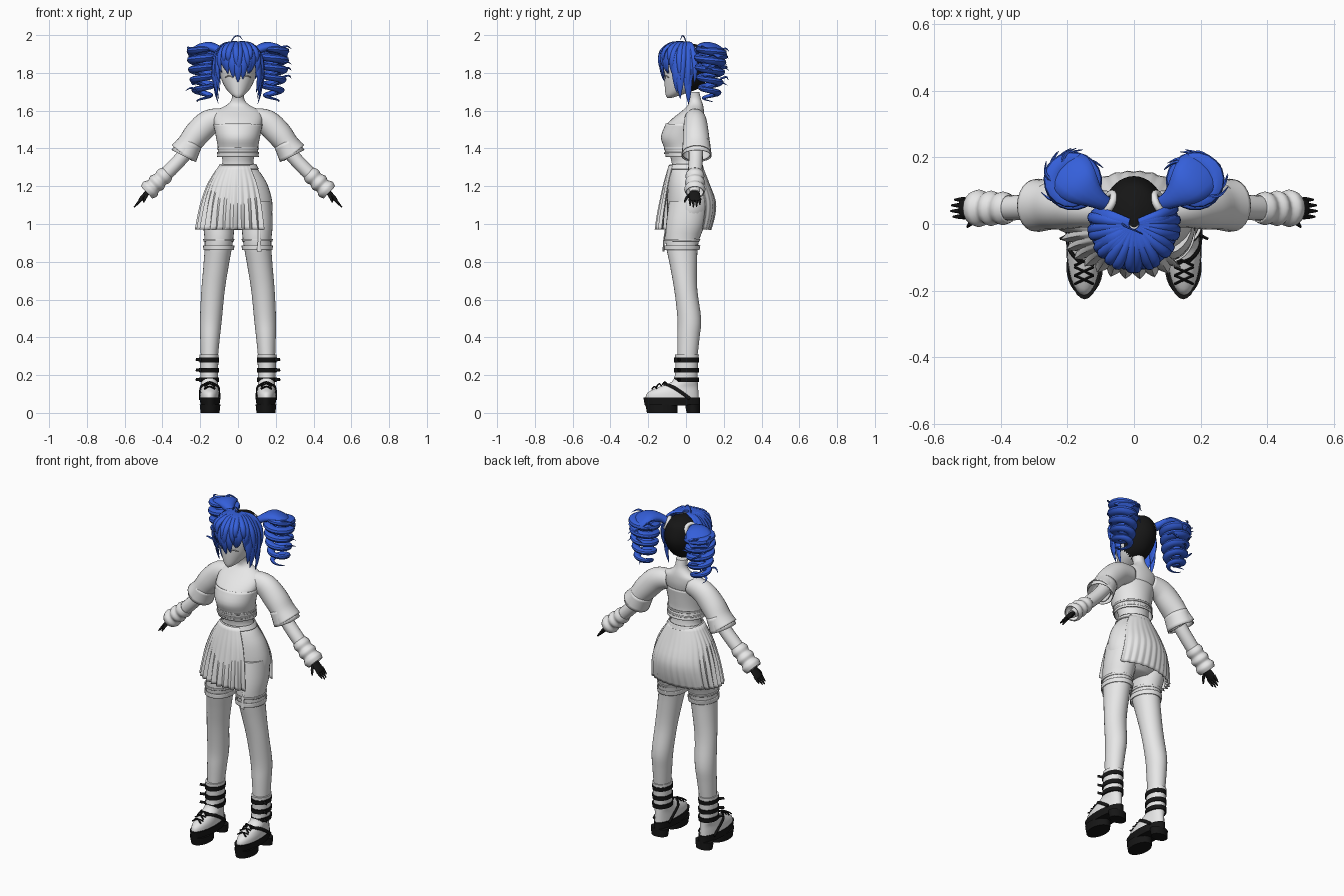
import bpy, bmesh, random
from math import sin, cos, pi, radians
from mathutils import Vector

random.seed(4)
if "Cube" in bpy.data.objects:
    bpy.data.objects.remove(bpy.data.objects["Cube"], do_unlink=True)


def material(name, rgb):
    m = bpy.data.materials.new(name)
    m.use_nodes = True
    m.diffuse_color = (*rgb, 1)
    m.node_tree.nodes["Principled BSDF"].inputs["Base Color"].default_value = (*rgb, 1)
    return m


WHITE = material("white", (0.8, 0.8, 0.8))
BLUE = material("blue", (0.035, 0.115, 0.70))
BLACK = material("black", (0.008, 0.008, 0.008))
SIDES = ((1, "left_"), (-1, "right_"))


def finish(name, bm, mats, thick=0):
    bmesh.ops.recalc_face_normals(bm, faces=bm.faces)
    me = bpy.data.meshes.new(name)
    bm.to_mesh(me)
    bm.free()
    for m in mats:
        me.materials.append(m)
    for p in me.polygons:
        p.use_smooth = True
    me.set_sharp_from_angle(angle=radians(45))
    ob = bpy.data.objects.new(name, me)
    bpy.context.collection.objects.link(ob)
    if thick:
        mod = ob.modifiers.new("thickness", "SOLIDIFY")
        mod.thickness = thick
        mod.offset = 0
    return ob


def skin(rings, wrap=True, caps=True):
    """Bridge a stack of point rings into a surface."""
    bm = bmesh.new()
    vs = [[bm.verts.new(p) for p in r] for r in rings]
    n = len(vs[0])
    for a, b in zip(vs, vs[1:]):
        for i in range(n if wrap else n - 1):
            j = (i + 1) % n
            bm.faces.new((a[i], a[j], b[j], b[i]))
    if caps and wrap:
        bm.faces.new(vs[0])
        bm.faces.new(vs[-1])
    return bm


def smooth(rows, k):
    """Catmull-Rom resampling of rows of numbers."""
    out = []
    for i in range(len(rows) - 1):
        a, b, c, d = (rows[min(max(i + o, 0), len(rows) - 1)] for o in (-1, 0, 1, 2))
        for s in range(k):
            t = s / k
            out.append([q + t / 2 * (r - p + t * (2*p - 5*q + 4*r - e + t * (3 * (q - r) + e - p)))
                        for p, q, r, e in zip(a, b, c, d)])
    return out + [list(rows[-1])]


def stack(rows, s=1, n=28, k=4, grow=0):
    """Horizontal oval rings from (z, centre x, half width, front y, back y)."""
    return [[(s * cx + (rx + grow) * cos(2*pi*i/n),
              (yf + yb) / 2 + ((yb - yf) / 2 + grow) * sin(2*pi*i/n), z) for i in range(n)]
            for z, cx, rx, yf, yb in smooth(rows, k)]


def tube(name, rows, mat, s=1, ref=lambda c: Vector((0, 1, 0)), n=8, k=4, caps=True, thick=0):
    """Sweep along (x, y, z, width, depth); depth lies along the ref direction."""
    rows = smooth(rows, k)
    pts = [Vector((s * r[0], r[1], r[2])) for r in rows]
    rings = []
    for i, (c, r) in enumerate(zip(pts, rows)):
        t = (pts[min(i + 1, len(pts) - 1)] - pts[max(i - 1, 0)]).normalized()
        v = ref(c)
        v = (v - t * v.dot(t)).normalized()
        u = v.cross(t)
        rings.append([c + u * r[3] * cos(2*pi*j/n) + v * r[4] * sin(2*pi*j/n) for j in range(n)])
    return finish(name, skin(rings, caps=caps), [mat], thick)


# Torso, hips and cropped top
finish("torso", skin(stack([
    (1.70, 0, .033, .00, .07), (1.66, 0, .034, .012, .08), (1.63, 0, .06, .01, .09),
    (1.60, 0, .115, -.02, .095), (1.56, 0, .13, -.07, .095), (1.51, 0, .122, -.115, .085),
    (1.46, 0, .108, -.122, .075), (1.41, 0, .097, -.1, .07), (1.32, 0, .083, -.075, .075),
    (1.27, 0, .12, -.085, .095), (1.2, 0, .16, -.095, .125), (1.1, 0, .183, -.1, .145),
    (1.02, 0, .165, -.095, .125), (.97, 0, .09, -.05, .07)], n=36)), [WHITE])
finish("cropped_top", skin(stack([
    (1.53, 0, .128, -.105, .092), (1.46, 0, .114, -.13, .085), (1.40, 0, .104, -.112, .082),
    (1.355, 0, .108, -.105, .095)], n=36), caps=False), [WHITE], .005)
for z in (1.375, 1.40):
    finish("top_hem_band", skin(stack([(z - .005, 0, .108, -.112, .09),
                                       (z + .005, 0, .109, -.114, .09)]), caps=False), [WHITE], .006)

# Wrap skirt, open over the left hip, with pleats deepening to the hem
skirt = smooth([(1.31, .098, .09, .085), (1.22, .155, .115, .12), (1.12, .19, .135, .155),
                (1.04, .205, .148, .15), (.97, .215, .155, .13)], 3)
rings = []
for j, (z, rx, yf, yb) in enumerate(skirt):
    ring = []
    for i in range(193):
        a = radians(-38 + 268 * i / 192)
        depth = .022 if a < 2.2 else .008
        f = 1 + (abs((i % 8) / 4 - 1) - .5) * depth * 6 * j / len(skirt)
        ring.append((-rx * f * sin(a), -(yf if cos(a) > 0 else yb) * f * cos(a), z))
    rings.append(ring)
finish("pleated_skirt", skin(rings, wrap=False), [WHITE], .004)
finish("waistband", skin(stack([(1.29, 0, .108, -.094, .092), (1.315, 0, .094, -.085, .085)]),
                         caps=False), [WHITE], .006)

LEG = [(1.12, .095, .082, -.09, .12), (1.0, .101, .083, -.105, .1), (.9, .102, .074, -.108, .066),
       (.78, .116, .067, -.085, .058), (.65, .132, .062, -.062, .06), (.5, .143, .058, -.045, .08),
       (.4, .148, .052, -.045, .072), (.28, .152, .044, -.045, .058)]
for s, side in SIDES:
    # Legs and garters
    finish(side + "leg", skin(stack(LEG, s)), [WHITE])
    for z, h in ((.875, .012), (.915, .006)):
        finish(side + "garter", skin(stack([(z - h, .102, .078, -.113, .068),
                                            (z + h, .102, .08, -.114, .073)], s), caps=False), [WHITE], .006)

    # Boots
    upper = [(.07, .15, .051, -.215, .068), (.105, .15, .05, -.205, .066), (.135, .15, .046, -.15, .064),
             (.165, .152, .045, -.075, .062), (.22, .153, .047, -.056, .062), (.31, .153, .051, -.058, .068)]
    finish(side + "boot_upper", skin(stack(upper, s)), [WHITE])
    for part, z0, z1, yf, yb in (("platform", .04, .082, -.226, .075), ("tread", .0, .045, -.215, -.045),
                                 ("heel", .0, .045, -.005, .073)):
        finish(side + "boot_" + part, skin(stack([(z0, .148, .05, yf + .008, yb), (z1, .148, .055, yf, yb)],
                                                 s, k=1)), [BLACK])
    for z in (.28, .225, .175):
        finish(side + "boot_strap", skin(stack([(z - .012, .153, .052, -.063, .068),
                                                (z + .012, .153, .053, -.063, .07)], s, k=1)), [BLACK])
        tube(side + "strap_tip", [(.19, -.03, z, .009, .006), (.222, -.045, z + .003, .008, .004)], BLACK, s, k=1)
    for dx in (-1, 1):
        tube(side + "ankle_strap", [(.15 + dx * .012, -.115, .152, .009, .005), (.15 + dx * .045, -.075, .14, .009, .005),
                                    (.15 + dx * .051, -.02, .105, .009, .005), (.15 + dx * .052, .02, .075, .009, .005)],
             BLACK, s, ref=lambda c, w=dx * s: Vector((w, 0, .2)))
        for y, z in ((-.10, .162), (-.13, .152), (-.155, .138)):
            tube(side + "lace", [(.15 - dx * .028, y, z - .008, .004, .004), (.15, y - .012, z + .002, .004, .004),
                                 (.15 + dx * .028, y - .025, z - .012, .004, .004)], BLACK, s, n=6)

    # Arms, sleeves and gathered cuffs
    tube(side + "arm", [(.1, .05, 1.56, .045, .045), (.2, .052, 1.48, .043, .043), (.29, .052, 1.36, .037, .038),
                        (.38, .048, 1.265, .036, .037), (.48, .045, 1.165, .022, .027)], WHITE, s, n=16)
    tube(side + "sleeve", [(.07, .045, 1.56, .05, .05), (.15, .05, 1.54, .064, .058), (.215, .052, 1.48, .066, .066),
                           (.262, .055, 1.42, .06, .07), (.297, .056, 1.375, .066, .076)],
         WHITE, s, n=24, caps=False, thick=.005)
    tube(side + "sleeve_frill", [(.25, .055, 1.435, .062, .07), (.287, .056, 1.36, .07, .078)],
         WHITE, s, n=24, caps=False, thick=.004)
    tube(side + "cuff", [(.375 + .018 * i, .047, 1.27 - .017 * i, w, w + .004) for i, w in
                         enumerate((.036, .044, .038, .047, .039, .05, .042))], WHITE, s, n=16, caps=False, thick=.005)

    # Gloved hand
    tube(side + "palm", [(.465, .045, 1.18, .014, .022), (.49, .045, 1.155, .014, .03), (.515, .047, 1.13, .011, .03),
                         (.522, .047, 1.122, .006, .024)], BLACK, s, n=12)
    for i, ext in enumerate((.033, .04, .038, .028)):
        y = .022 + .017 * i
        tube(side + "finger", [(.508, y, 1.135, .008, .008), (.508 + ext * .5, y, 1.135 - ext * .55, .007, .007),
                               (.51 + ext, y, 1.133 - ext * 1.1, .003, .003)], BLACK, s)
    tube(side + "thumb", [(.48, .025, 1.158, .009, .009), (.49, .004, 1.14, .008, .008),
                          (.5, -.008, 1.115, .004, .004)], BLACK, s, ref=lambda c: Vector((1, 0, 0)))

# Thigh clip on the left leg
tube("garter_clip", [(.115, -.108, .97, .008, .004), (.113, -.117, .91, .008, .004), (.112, -.119, .855, .012, .005)], WHITE)

# Head with a dark skull cap on the back
HEAD = [(1.668, 0, .01, -.1, -.075), (1.685, 0, .036, -.108, -.02), (1.72, 0, .066, -.112, .07),
        (1.77, 0, .089, -.114, .118), (1.83, 0, .098, -.115, .143), (1.89, 0, .092, -.1, .135),
        (1.93, 0, .068, -.07, .11), (1.952, 0, .02, -.01, .05)]
head = finish("head", skin(stack(HEAD, n=40, k=5)), [WHITE, BLACK])
for p in head.data.polygons:
    p.material_index = int(p.center.y > .01 and p.center.z > 1.7)
for s, side in SIDES:
    tube(side + "eyelid", [(.028, -.113, 1.775, .002, .002), (.048, -.107, 1.785, .003, .003),
                           (.068, -.09, 1.775, .002, .002)], WHITE, s)

# Front hair shell and layered locks
bm = skin(stack(HEAD[3:], n=40, k=5, grow=.012))
bmesh.ops.delete(bm, geom=[f for f in bm.faces if f.calc_center_median().y > .02
                           or f.calc_center_median().z < 1.84], context="FACES")
finish("hair_shell", bm, [BLUE], .008)


def from_head(c):
    return c - Vector((0, .01, 1.8))


def lock(deg, end, width, lift):
    a = radians(deg)
    rows = []
    for f, t, w in ((.12, 0, .5), (.62, .06, .9), (.93 + lift, .3, 1), (1.02 + lift, .6, .9),
                    (.96 + lift, .85, .5), (.86 + lift, 1, .05)):
        b = a + .12 * sin(deg * 7) * t
        rows.append((.122 * f * sin(b), .0 - .128 * f * cos(b), 1.962 + (end - 1.962) * t, width * w, .011 * w))
    tube("hair_lock", rows, BLUE, ref=from_head)


for deg, end in ((0, 1.755), (13, 1.775), (27, 1.805), (41, 1.8), (54, 1.76), (66, 1.70), (78, 1.67), (90, 1.645), (103, 1.70)):
    for sgn in ((1, -1) if deg else (1,)):
        lock(deg * sgn, end + random.uniform(-.012, .012), .026, 0)
        lock(deg * sgn + 6, end + .04, .016, .06)
tube("stray_curl", [(-.035, 0, 1.965, .003, .003), (-.02, -.01, 1.99, .003, .003), (.005, -.02, 1.996, .003, .003),
                    (.025, -.03, 1.975, .001, .001)], BLUE, n=6)

# Twin ringlet tails with fluffy ties
for s, side in SIDES:
    bpy.ops.mesh.primitive_torus_add(major_radius=.032, minor_radius=.012, major_segments=24, minor_segments=8,
                                     location=(s * .078, .062, 1.9),
                                     rotation=Vector((s * .75, .4, .3)).to_track_quat("Z", "Y").to_euler())
    tie = bpy.context.object
    tie.name = side + "hair_tie"
    tie.data.materials.append(WHITE)
    bpy.ops.object.shade_smooth()

    tube(side + "tail_root", [(.07, .055, 1.895, .02, .02), (.11, .075, 1.925, .03, .022), (.16, .115, 1.94, .062, .024),
                              (.2, .16, 1.915, .072, .022), (.225, .195, 1.88, .045, .015)],
         BLUE, s, ref=lambda c: Vector((0, 0, 1)), n=14)
    rows = []
    for i in range(121):
        t = i / 120
        a = 2 * pi * 5.6 * t ** .92 + pi
        r = .058 + .008 * sin(pi * t) - .026 * t
        taper = min(1, .35 + t * 8, (1 - t) * 6 + .05)
        rows.append((.184 + r * cos(a), .128 + r * sin(a), 1.935 - .29 * t,
                     (.024 - .012 * t) * taper, (.034 - .016 * t) * taper))
    tube(side + "ringlet", rows, BLUE, s, n=10, k=1,
         ref=lambda c, s=s: Vector((c.x - s * .184, c.y - .128, .25 * .06)))
    # Loose wisps
    for i in range(9):
        a = random.uniform(-1.2, 2.6)
        z = random.uniform(1.7, 1.95)
        rows = [(.184 + r * cos(a + d), .128 + r * sin(a + d), z + h, w, w)
                for r, d, h, w in ((.06, 0, 0, .006), (.085, .35, .008, .005), (.1, .7, -.006, .001))]
        tube(side + "wisp", rows, BLUE, s, ref=lambda c: Vector((0, 0, 1)), n=5)
